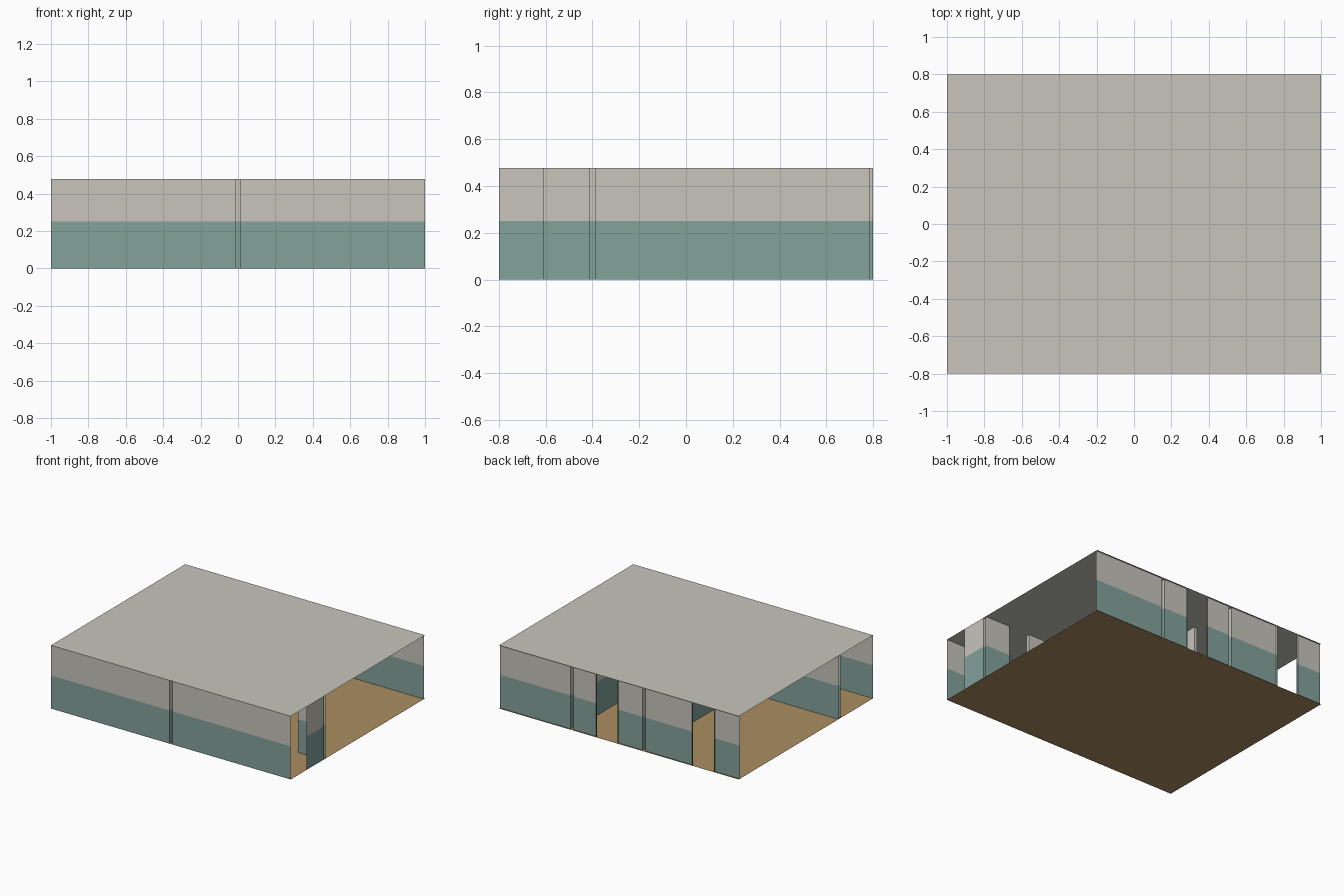
import bpy
import bmesh

cube = bpy.data.objects.get("Cube")
if cube:
    bpy.data.objects.remove(cube, do_unlink=True)


def material(name, rgb):
    mat = bpy.data.materials.new(name)
    mat.use_nodes = True
    color = (*rgb, 1)
    mat.diffuse_color = color
    mat.node_tree.nodes["Principled BSDF"].inputs["Base Color"].default_value = color
    return mat


PLASTER = material("warm grey plaster", (0.57, 0.56, 0.50))
DADO = material("muted teal paint", (0.23, 0.36, 0.33))
WOOD = material("tan wood floor", (0.41, 0.27, 0.12))

HEIGHT, DADO_TOP = 0.477, 0.25
HALF = 0.0125                       # half the thickness of a partition
FRONT, MID, BACK = -0.8, -0.4, 0.8
BACK_FACE = BACK - HALF


def make_object(name, bm, mats):
    mesh = bpy.data.meshes.new(name)
    bm.to_mesh(mesh)
    bm.free()
    for mat in mats:
        mesh.materials.append(mat)
    obj = bpy.data.objects.new(name, mesh)
    bpy.context.scene.collection.objects.link(obj)
    return obj


def slab(name, z, mat, up):
    """One flat sheet over the whole plan."""
    bm = bmesh.new()
    corners = [(-1, FRONT, z), (1, FRONT, z), (1, BACK, z), (-1, BACK, z)]
    if not up:
        corners.reverse()
    bm.faces.new([bm.verts.new(c) for c in corners])
    return make_object(name, bm, [mat])


def walls(name, runs):
    """Wall sheets from plan segments, teal below the dado line and plaster above."""
    bm = bmesh.new()
    for a, b in runs:
        for index, (low, high) in enumerate([(0, DADO_TOP), (DADO_TOP, HEIGHT)]):
            points = [(*a, low), (*b, low), (*b, high), (*a, high)]
            face = bm.faces.new([bm.verts.new(p) for p in points])
            face.material_index = index
    bmesh.ops.remove_doubles(bm, verts=bm.verts, dist=0.0001)
    return make_object(name, bm, [DADO, PLASTER])


def split(start, end, door):
    """Leave a full-height doorway in a run."""
    if door is None:
        return [(start, end)]
    return [(start, door[0]), (door[1], end)]


def along_x(y, x0, x1, door=None):
    return [((a, y), (b, y)) for a, b in split(x0, x1, door)]


def along_y(x, y0, y1, door=None):
    return [((x, a), (x, b)) for a, b in split(y0, y1, door)]


# Floor and ceiling
slab("floor", 0, WOOD, True)
slab("ceiling", HEIGHT, PLASTER, True)

# Doorways
hall_door = (0.6125, 0.7875)
middle_door = (0.0125, 0.1925)
left_door = (-0.7925, -0.61)
side_door = (0.42, 0.6)
near, far = MID - HALF, MID + HALF
right_split, left_split = 0.4, -0.2

# Front rooms
walls("front_right_room",
      along_x(FRONT, HALF, 1)
      + along_x(near, HALF, 1, hall_door)
      + along_y(HALF, FRONT, near)
      + along_y(1, -0.6125, near))
walls("front_left_room",
      along_x(FRONT, -1, -HALF)
      + along_x(near, -1, -HALF)
      + along_y(-HALF, FRONT, near))

# Back rooms
walls("back_right_room",
      along_x(far, right_split + HALF, 1, hall_door)
      + along_x(BACK_FACE, right_split + HALF, 1)
      + along_y(right_split + HALF, far, BACK_FACE))
walls("back_middle_room",
      along_x(far, left_split + HALF, right_split - HALF)
      + along_x(BACK_FACE, left_split + HALF, right_split - HALF, middle_door)
      + along_y(right_split - HALF, far, BACK_FACE)
      + along_y(left_split + HALF, far, BACK_FACE, side_door))
walls("back_left_room",
      along_x(far, -1, left_split - HALF)
      + along_x(BACK_FACE, -1, left_split - HALF, left_door)
      + along_y(left_split - HALF, far, BACK_FACE, side_door))

# Door jambs across the wall thickness
for name, door, y0, y1 in [("hall_door_jambs", hall_door, near, far),
                           ("middle_door_jambs", middle_door, BACK_FACE, BACK),
                           ("left_door_jambs", left_door, BACK_FACE, BACK)]:
    walls(name, [run for x in door for run in along_y(x, y0, y1)])
walls("side_door_jambs",
      [run for y in side_door
       for run in along_x(y, left_split - HALF, left_split + HALF)])
